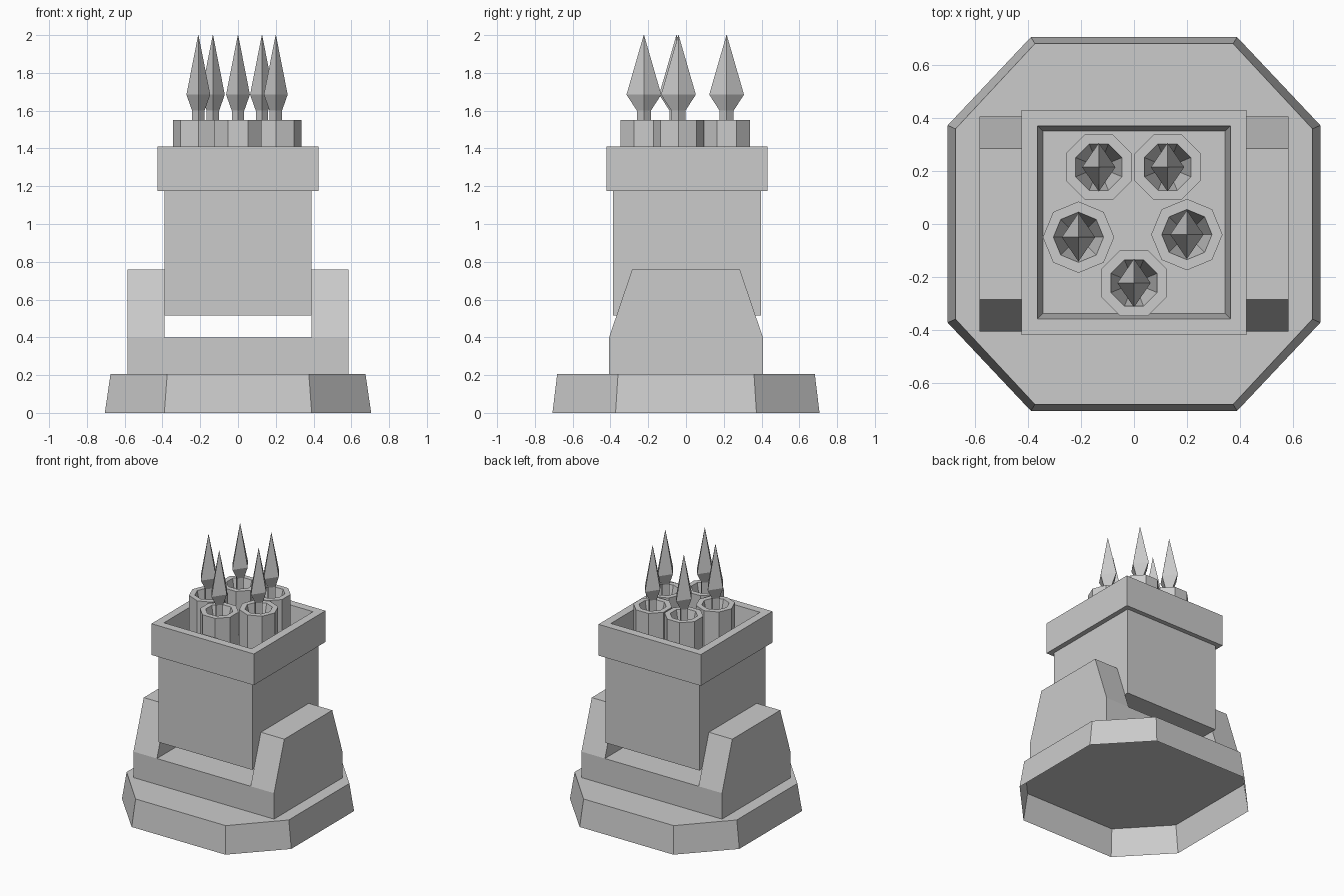
import bpy, bmesh, math

cube = bpy.data.objects.get("Cube")
if cube:
    bpy.data.objects.remove(cube, do_unlink=True)

grey = bpy.data.materials.new("plain grey")
grey.diffuse_color = (0.6, 0.6, 0.6, 1)
grey.use_nodes = True
bsdf = next(n for n in grey.node_tree.nodes if n.type == 'BSDF_PRINCIPLED')
bsdf.inputs["Base Color"].default_value = (0.6, 0.6, 0.6, 1)


def loft(name, rings, open_start=False):
    """Flat-faced skin through rings of points; the first ring may stay open."""
    bm = bmesh.new()
    loops = [[bm.verts.new(p) for p in ring] for ring in rings]
    for a, b in zip(loops, loops[1:]):
        for i in range(len(a)):
            j = (i + 1) % len(a)
            bm.faces.new((a[i], a[j], b[j], b[i]))
    bm.faces.new(loops[-1])
    if not open_start:
        bm.faces.new(loops[0][::-1])
        bmesh.ops.recalc_face_normals(bm, faces=bm.faces)
    mesh = bpy.data.meshes.new(name)
    bm.to_mesh(mesh)
    bm.free()
    mesh.materials.append(grey)
    obj = bpy.data.objects.new(name, mesh)
    bpy.context.collection.objects.link(obj)


def rect(hx, hy, z, cy=0):
    return [(sx * hx, cy + sy * hy, z)
            for sx, sy in ((-1, -1), (1, -1), (1, 1), (-1, 1))]


def cut_octagon(rx, ry, cx, cy, z):
    """Rectangle rx by ry with corners cut; cx, cy are half the straight sides."""
    return [(-cx, -ry, z), (cx, -ry, z), (rx, -cy, z), (rx, cy, z),
            (cx, ry, z), (-cx, ry, z), (-rx, cy, z), (-rx, -cy, z)]


def ring(x, y, rx, ry, z, sides, turn=0):
    steps = [turn + math.tau * i / sides for i in range(sides)]
    return [(x + rx * math.cos(a), y + ry * math.sin(a), z) for a in steps]


# Tapered octagonal base shell, hollow underneath
loft("base", [cut_octagon(0.705, 0.707, 0.39, 0.373, 0),
              cut_octagon(0.675, 0.682, 0.375, 0.36, 0.205)], open_start=True)

# Cradle: floor slab with two tapered cheeks
loft("cradle_floor", [rect(0.39, 0.407, 0.205), rect(0.39, 0.407, 0.4)])
cheek = [(-0.407, 0.205), (0.407, 0.205), (0.407, 0.4),
         (0.285, 0.76), (-0.285, 0.76), (-0.407, 0.4)]
for side, sx in (("left", 1), ("right", -1)):
    loft(side + "_cheek", [[(sx * x, y, z) for y, z in cheek] for x in (0.39, 0.585)])

# Launcher body raised between the cheeks, in three sections from front to back
cuts = [-0.386, -0.14, 0.16, 0.398]
for part, y0, y1 in zip(("front", "middle", "back"), cuts, cuts[1:]):
    mid, half = (y0 + y1) / 2, (y1 - y0) / 2
    loft(f"body_{part}", [rect(0.39, half, z, mid) for z in (0.515, 1.2)])

# Collar with a tapered recess
loft("collar", [rect(h, h, z, 0.006) for h, z in
                ((0.426, 1.175), (0.426, 1.41), (0.365, 1.41), (0.345, 1.22))])

# Five tubes with funnel bores, each holding a bladed dart
spots = [(-0.133, 0.215, 22.5), (0.127, 0.215, 22.5),
         (-0.21, -0.05, 0), (0.2, -0.04, 0), (0, -0.223, 22.5)]
for i, (x, y, turn) in enumerate(spots, 1):
    t = math.radians(turn)
    loft(f"tube_{i}", [ring(x, y, r, r, z, 8, t) for r, z in
                       ((0.135, 1.21), (0.135, 1.55), (0.095, 1.55), (0.04, 1.32))])
    loft(f"dart_{i}", [ring(x, y, rx, ry, z, 4) for rx, ry, z in
                       ((0.033, 0.037, 1.3), (0.033, 0.037, 1.6),
                        (0.063, 0.092, 1.685), (0.001, 0.001, 2.0))])
